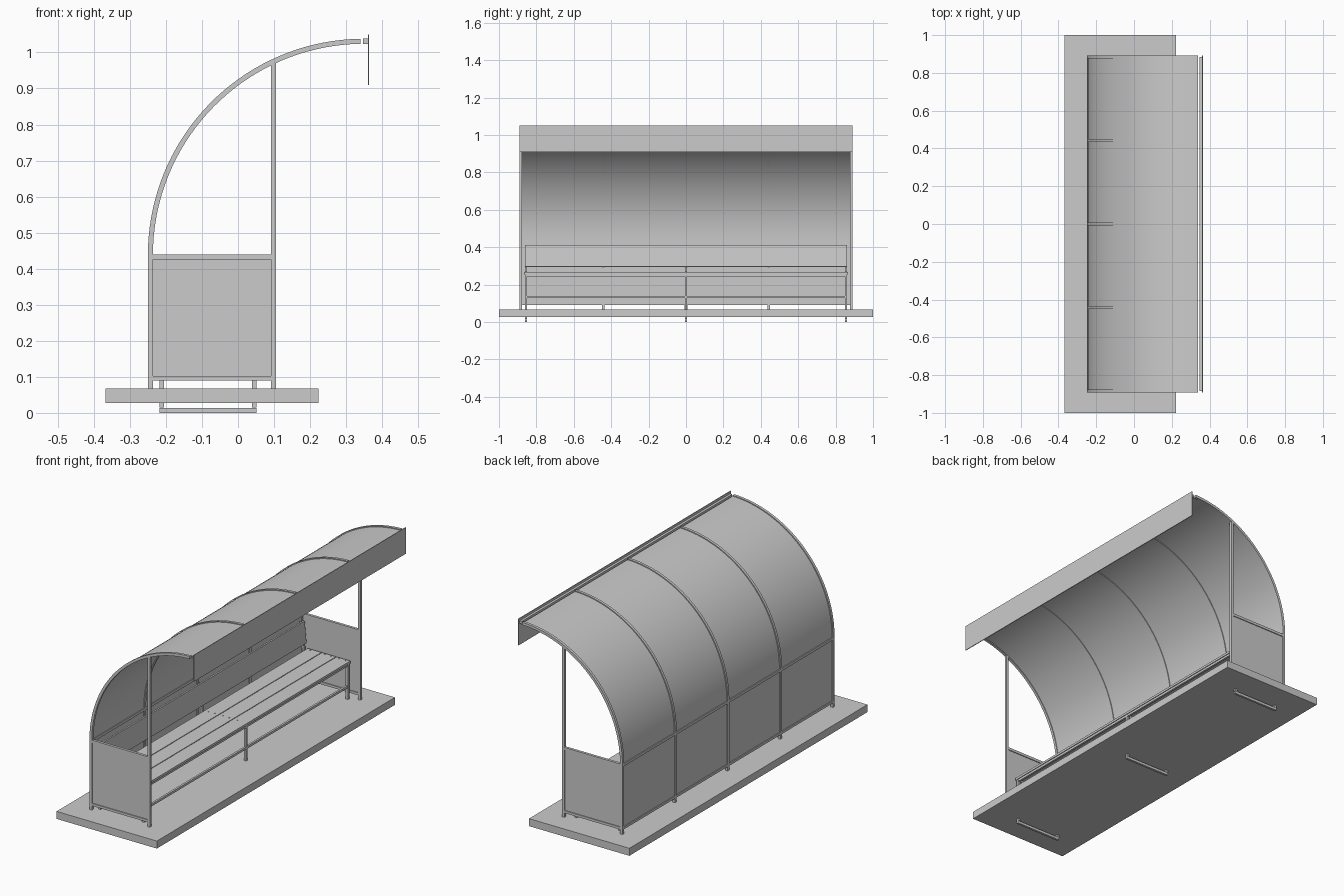
import bpy, bmesh, math

if "Cube" in bpy.data.objects:
    bpy.data.objects.remove(bpy.data.objects["Cube"])

def mesh_object(name, bm, smooth=False):
    bmesh.ops.recalc_face_normals(bm, faces=bm.faces)
    me = bpy.data.meshes.new(name)
    bm.to_mesh(me)
    bm.free()
    ob = bpy.data.objects.new(name, me)
    bpy.context.collection.objects.link(ob)
    if smooth:
        bpy.ops.object.select_all(action='DESELECT')
        ob.select_set(True)
        bpy.context.view_layer.objects.active = ob
        bpy.ops.object.shade_smooth_by_angle(angle=math.radians(30))
    return ob

def extrude_profile(name, pts, y0, y1, smooth=False):
    """Closed XZ outline swept along y."""
    bm = bmesh.new()
    a = [bm.verts.new((x, y0, z)) for x, z in pts]
    b = [bm.verts.new((x, y1, z)) for x, z in pts]
    n = len(pts)
    bm.faces.new(a)
    bm.faces.new(b[::-1])
    for i in range(n):
        j = (i + 1) % n
        bm.faces.new((a[i], b[i], b[j], a[j]))
    return mesh_object(name, bm, smooth)

def box(name, x0, x1, y0, y1, z0, z1):
    return extrude_profile(name, [(x0, z0), (x1, z0), (x1, z1), (x0, z1)], y0, y1)

CX, CZ, R, T = 0.35, 0.438, 0.60, 0.014   # roof arc centre, radius, tube size
A_END = math.radians(89)

def arc(r, n=36):
    return [(CX - r * math.cos(A_END * i / n), CZ + r * math.sin(A_END * i / n))
            for i in range(n + 1)]

def band(r_in, r_out):
    return arc(r_out) + arc(r_in)[::-1]

H = T / 2
RIBS = [-0.884, -0.442, 0, 0.442, 0.884]

# Concrete base
box("base_slab", -0.367, 0.223, -1, 1, 0.027, 0.067)

# Back posts and curved roof ribs
for y in RIBS:
    outline = [(-0.25, 0.067)] + arc(R) + arc(R - T)[::-1] + [(-0.25 + T, 0.067)]
    extrude_profile("post_and_rib", outline, y - H, y + H, True)

# Curved roof sheet, front beam and fascia board
extrude_profile("roof_sheet", band(R - 0.010, R - 0.005), -0.884, 0.884, True)
box("roof_front_beam", 0.347, 0.36, -0.884, 0.884, 1.024, 1.038)
box("fascia_board", 0.36, 0.364, -0.891, 0.891, 0.91, 1.05)

# Back wall: rails and panels between posts
for y0, y1 in zip(RIBS, RIBS[1:]):
    for z0, z1 in ((0.09, 0.103), (0.425, 0.439)):
        box("back_rail", -0.25, -0.236, y0 + H, y1 - H, z0, z1)
    box("back_panel", -0.2455, -0.2405, y0 + H, y1 - H, 0.103, 0.425)

# End walls: front post, rails and panel on both sides
for y in (-0.884, 0.884):
    box("front_post", 0.091, 0.105, y - H, y + H, 0.067, 0.972)
    for z0, z1 in ((0.09, 0.103), (0.425, 0.439)):
        box("end_rail", -0.236, 0.091, y - H, y + H, z0, z1)
    box("end_panel", -0.236, 0.091, y - 0.0025, y + 0.0025, 0.103, 0.425)

# Bench frames, anchored through the slab
LEGS = [-0.855, 0, 0.855]
for y in LEGS:
    w = 0.006
    box("bench_front_leg", 0.039, 0.052, y - w, y + w, 0.015, 0.255)
    box("bench_back_leg", -0.218, -0.205, y - w, y + w, 0.015, 0.255)
    box("bench_anchor_bar", -0.218, 0.052, y - w, y + w, 0, 0.014)
    box("bench_seat_bearer", -0.205, 0.039, y - w, y + w, 0.243, 0.255)
    extrude_profile("backrest_support",
                    [(-0.218, 0.255), (-0.205, 0.255), (-0.220, 0.405), (-0.232, 0.405)],
                    y - w, y + w)
for y0, y1 in zip(LEGS, LEGS[1:]):
    for z0, z1 in ((0.128, 0.140), (0.243, 0.255)):
        box("bench_front_rail", 0.040, 0.051, y0 + 0.006, y1 - 0.006, z0, z1)

# Seat planks with bolt heads
for i in range(3):
    x = -0.196 + i * 0.085
    box("seat_plank", x, x + 0.081, -0.866, 0.866, 0.255, 0.267)
    for y in LEGS:
        for dx in (0.022, 0.059):
            bpy.ops.mesh.primitive_cylinder_add(vertices=10, radius=0.003, depth=0.003,
                                                location=(x + dx, y, 0.2675))
            bpy.context.object.name = "seat_bolt"

# Leaning backrest board
extrude_profile("backrest_board",
                [(-0.209, 0.295), (-0.199, 0.296), (-0.210, 0.411), (-0.220, 0.410)],
                -0.86, 0.86)
